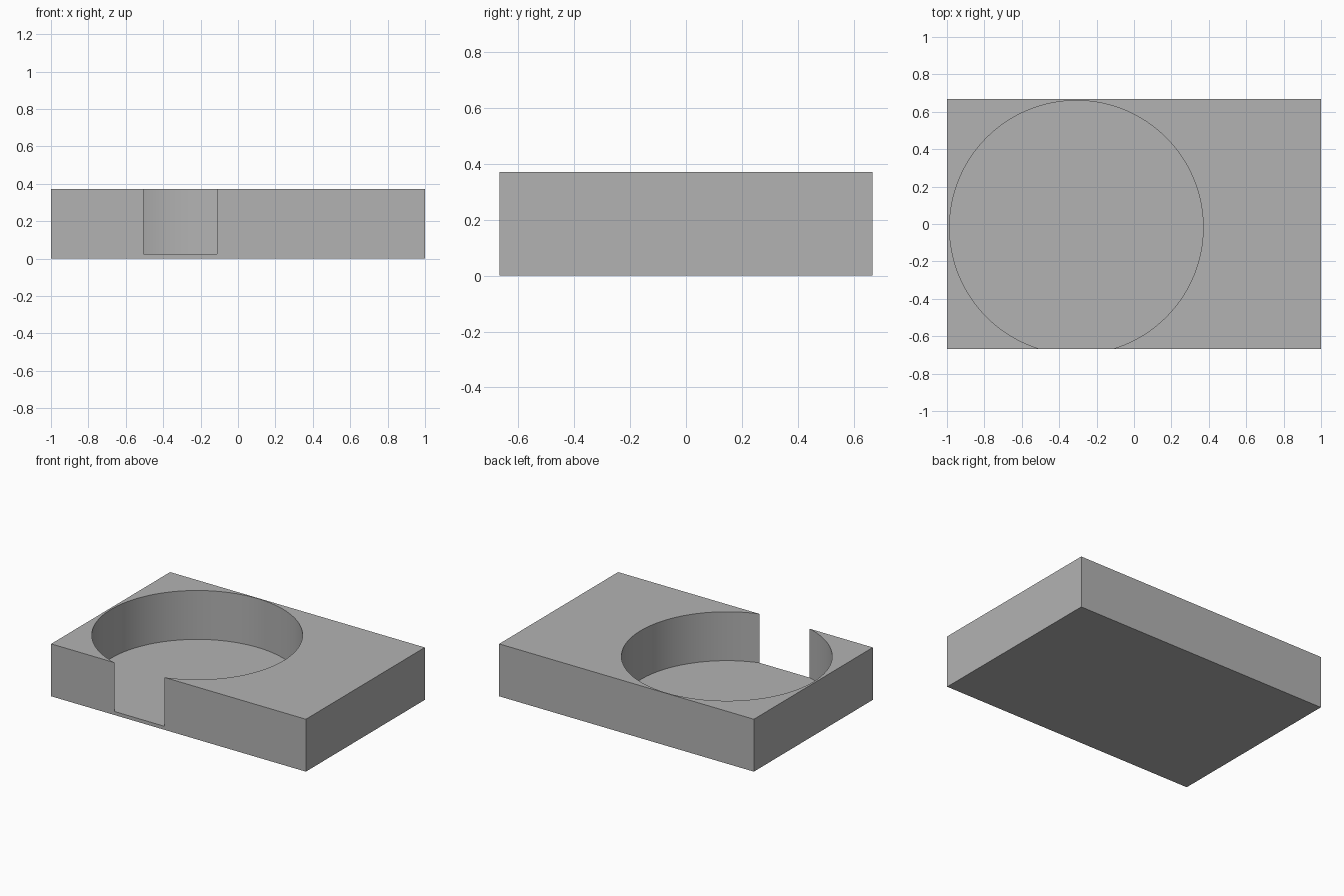
import bpy
import math

cube = bpy.data.objects.get("Cube")
if cube:
    bpy.data.objects.remove(cube, do_unlink=True)

LENGTH, DEPTH, HEIGHT = 2.0, 1.334, 0.372
FLOOR = 0.025
RADIUS, CENTRE_X, CENTRE_Y = 0.678, -0.308, -0.018

# Plain grey material
grey = bpy.data.materials.new("plain grey")
grey.use_nodes = True
colour = (0.45, 0.45, 0.45, 1.0)
grey.diffuse_color = colour
grey.node_tree.nodes["Principled BSDF"].inputs["Base Color"].default_value = colour

# Rectangular block
bpy.ops.mesh.primitive_cube_add(size=1, location=(0, 0, HEIGHT / 2))
block = bpy.context.object
block.name = "holder_block"
block.scale = (LENGTH, DEPTH, HEIGHT)
bpy.ops.object.transform_apply(location=True, rotation=False, scale=True)
block.data.materials.append(grey)

# Round pocket cutter, which breaks through the front wall
bpy.ops.mesh.primitive_cylinder_add(
    vertices=128, radius=RADIUS, depth=1,
    location=(CENTRE_X, CENTRE_Y, FLOOR + 0.5))
cutter = bpy.context.object
cutter.name = "pocket_cutter"
cutter.data.materials.append(grey)
cutter.hide_render = True

# Cut the pocket, then remove the cutter
bpy.ops.object.select_all(action='DESELECT')
block.select_set(True)
bpy.context.view_layer.objects.active = block
cut = block.modifiers.new("round pocket", 'BOOLEAN')
cut.operation = 'DIFFERENCE'
cut.solver = 'EXACT'
cut.object = cutter
bpy.ops.object.modifier_apply(modifier=cut.name)
bpy.data.objects.remove(cutter, do_unlink=True)

# Smooth curved wall with crisp edges
bpy.ops.object.shade_smooth_by_angle(angle=math.radians(30))
